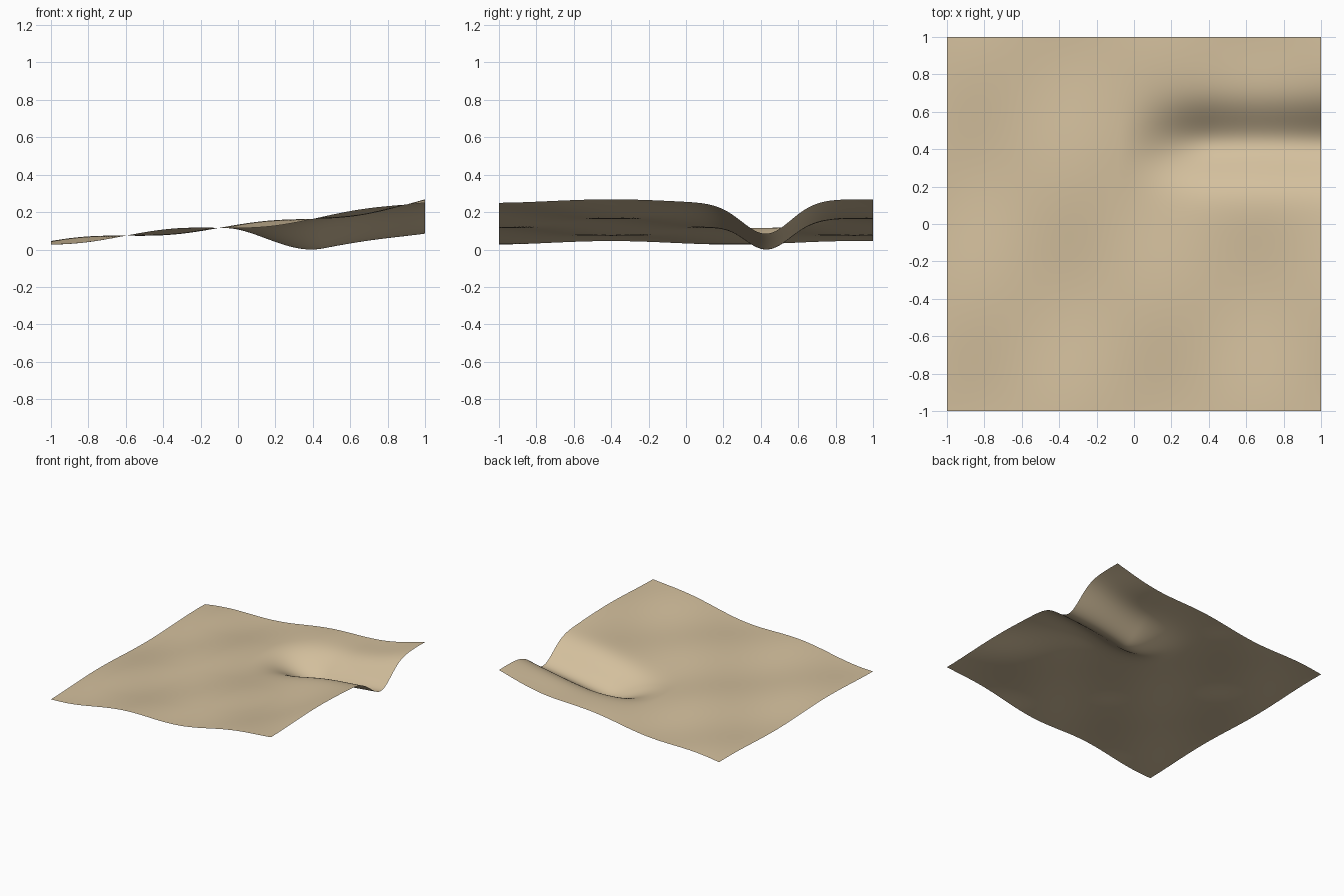
import bpy, bmesh, math

if "Cube" in bpy.data.objects:
    bpy.data.objects.remove(bpy.data.objects["Cube"])

SIZE, SEG = 2.0, 120


def smoothstep(a, b, v):
    t = max(0.0, min(1.0, (v - a) / (b - a)))
    return t * t * (3 - 2 * t)


def height(x, y):
    # gentle slope rising towards +x
    slope = 0.123 + 0.1115 * x + 0.0235 * x * x - 0.009 * math.sin(math.pi * x)
    # soft rolling ripples
    ripple = 0.016 * math.sin(2 * math.pi * (x + 0.1)) * math.cos(2 * math.pi * (y + 0.4) / 1.3)
    # rounded gully that opens at the right edge
    gully = 0.168 * smoothstep(-0.08, 0.45, x) * math.exp(-0.5 * ((y - 0.43) / 0.13) ** 2)
    return slope + ripple - gully


# Sand colour
sand = bpy.data.materials.new("sand")
sand.diffuse_color = (0.65, 0.52, 0.335, 1)
sand.use_nodes = True
sand.node_tree.nodes["Principled BSDF"].inputs["Base Color"].default_value = sand.diffuse_color

# Terrain sheet: a displaced grid
bm = bmesh.new()
bmesh.ops.create_grid(bm, x_segments=SEG, y_segments=SEG, size=SIZE / 2)
for v in bm.verts:
    v.co.z = height(v.co.x, v.co.y)
low = min(v.co.z for v in bm.verts)
for v in bm.verts:
    v.co.z -= low
for f in bm.faces:
    f.smooth = True
mesh = bpy.data.meshes.new("sand_terrain")
bm.to_mesh(mesh)
bm.free()
mesh.materials.append(sand)
terrain = bpy.data.objects.new("sand_terrain", mesh)
bpy.context.collection.objects.link(terrain)
